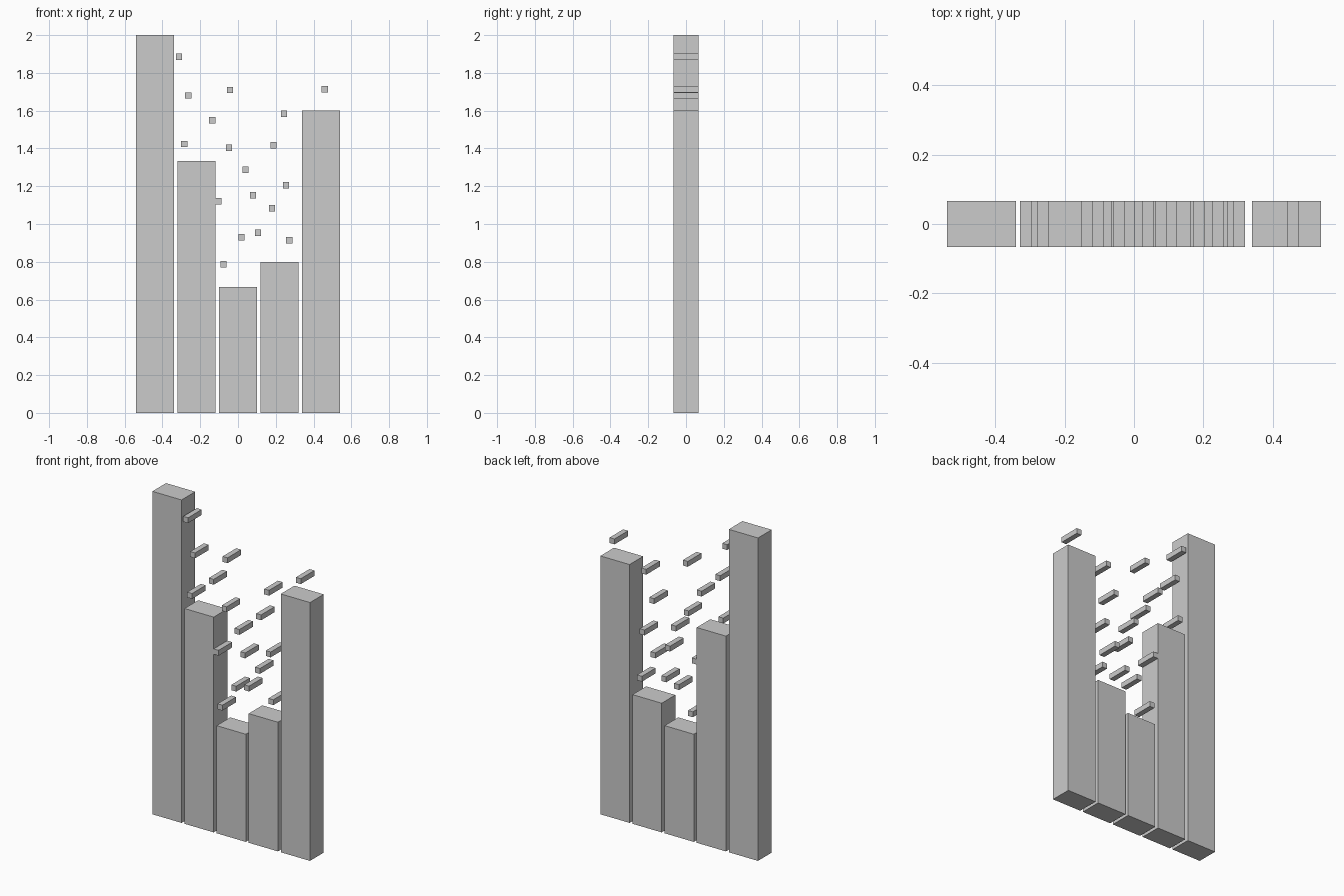
import bpy

DEPTH = 0.1333


def box(name, x, z, width, height):
    bpy.ops.mesh.primitive_cube_add(size=1, location=(x, 0, z))
    ob = bpy.context.object
    ob.name = name
    ob.scale = (width, DEPTH, height)
    bpy.ops.object.transform_apply(location=False, rotation=False, scale=True)
    return ob


# Row of upright bars standing on the ground
for i, h in enumerate((2.0, 1.3333, 0.6667, 0.8, 1.6)):
    box(f"bar_{i + 1}", (i - 2) * 0.22, h / 2, 0.2, h)

# Small square pixels floating above the bars (x, z centres)
pixels = [
    (-0.312, 1.885), (-0.264, 1.68), (-0.042, 1.709), (-0.137, 1.55),
    (-0.285, 1.423), (-0.048, 1.404), (0.04, 1.287), (0.079, 1.152),
    (-0.103, 1.12), (0.018, 0.93), (0.106, 0.954), (-0.077, 0.787),
    (0.18, 1.083), (0.254, 1.205), (0.188, 1.417), (0.243, 1.584),
    (0.46, 1.714), (0.272, 0.914),
]
for i, (x, z) in enumerate(pixels):
    box(f"floating_pixel_{i + 1}", x, z, 0.0333, 0.0333)
